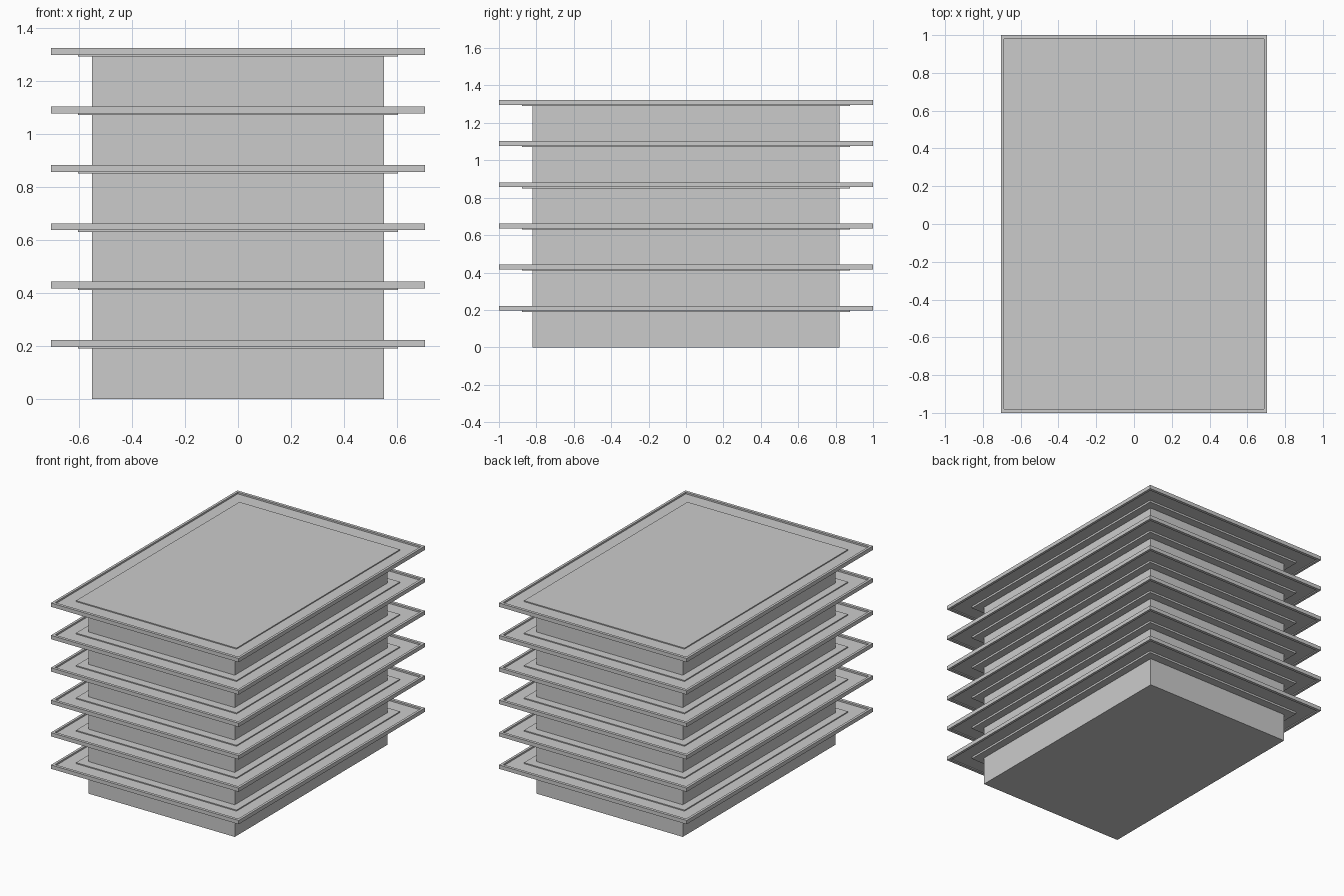
import bpy
import bmesh

cube = bpy.data.objects.get("Cube")
if cube:
    bpy.data.objects.remove(cube, do_unlink=True)

grey = bpy.data.materials.new("plain_grey")
grey.use_nodes = True
colour = (0.6, 0.6, 0.6, 1)
grey.diffuse_color = colour
grey.node_tree.nodes["Principled BSDF"].inputs["Base Color"].default_value = colour


def lofted(name, rings):
    """Closed solid through rectangular rings (half width, half depth, z)."""
    bm = bmesh.new()
    loops = [[bm.verts.new((sx * w, sy * d, z))
              for sx, sy in ((-1, -1), (1, -1), (1, 1), (-1, 1))]
             for w, d, z in rings]
    for a, b in zip(loops, loops[1:]):
        for i in range(4):
            j = (i + 1) % 4
            bm.faces.new((a[i], a[j], b[j], b[i]))
    bm.faces.new(loops[0][::-1])
    bm.faces.new(loops[-1])
    bmesh.ops.recalc_face_normals(bm, faces=bm.faces)
    mesh = bpy.data.meshes.new(name)
    bm.to_mesh(mesh)
    bm.free()
    mesh.materials.append(grey)
    obj = bpy.data.objects.new(name, mesh)
    bpy.context.collection.objects.link(obj)
    return obj


# Stacked trays: raised rim, sunken channel and raised centre panel on both faces
RIM, LIP, PANEL = (0.705, 1.0), (0.688, 0.98), (0.603, 0.877)
SPACING = 0.22
for n in range(6):
    z = n * SPACING
    lofted(f"tray_{n + 1}", [
        (*PANEL, z + 0.19), (*PANEL, z + 0.203),
        (*LIP, z + 0.203), (*LIP, z + 0.196),
        (*RIM, z + 0.196), (*RIM, z + 0.222),
        (*LIP, z + 0.222), (*LIP, z + 0.211),
        (*PANEL, z + 0.211), (*PANEL, z + 0.218)])

    # Box section carrying this tray, resting on the one below
    bottom = z if n == 0 else z - 0.002
    lofted(f"box_{n + 1}", [(0.55, 0.82, bottom), (0.55, 0.82, z + 0.19)])
